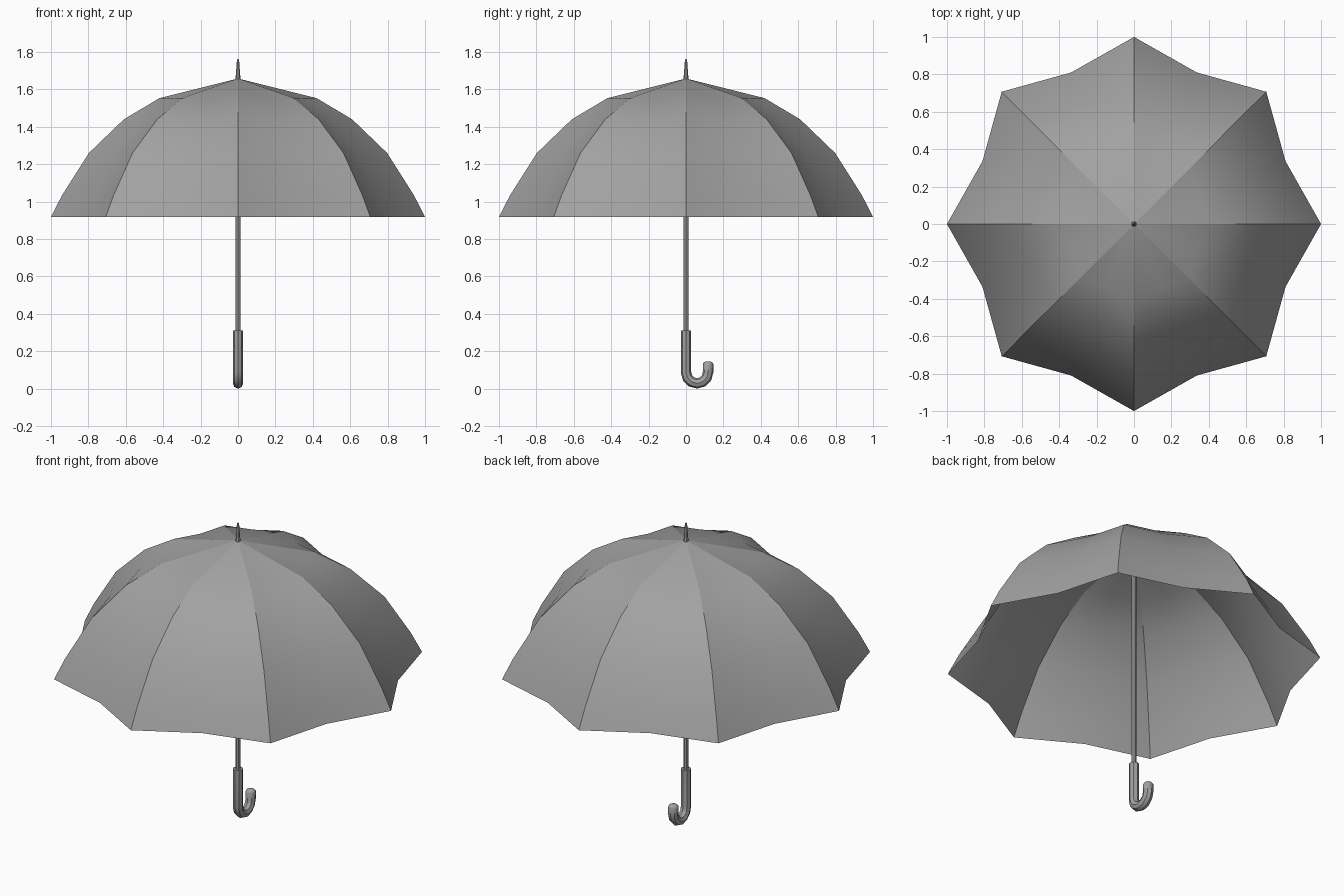
import bpy, bmesh, math
from mathutils import Vector

if "Cube" in bpy.data.objects:
    bpy.data.objects.remove(bpy.data.objects["Cube"])


def material(name, value):
    m = bpy.data.materials.new(name)
    m.diffuse_color = (value, value, value, 1)
    m.use_nodes = True
    m.node_tree.nodes["Principled BSDF"].inputs["Base Color"].default_value = m.diffuse_color
    return m


GREY = material("mid grey", 0.36)


def finish(name, bm, angle=None):
    mesh = bpy.data.meshes.new(name)
    bm.to_mesh(mesh)
    bm.free()
    ob = bpy.data.objects.new(name, mesh)
    bpy.context.collection.objects.link(ob)
    mesh.materials.append(GREY)
    bpy.ops.object.select_all(action='DESELECT')
    ob.select_set(True)
    bpy.context.view_layer.objects.active = ob
    if angle is not None:
        bpy.ops.object.shade_smooth_by_angle(angle=math.radians(angle))
    return ob


def tube(name, stations, sides=8, angle=30):
    """Sweep a ring along (y, z, radius) stations in the x = 0 plane, with capped ends."""
    bm = bmesh.new()
    pts = [Vector((0, y, z)) for y, z, _ in stations]
    rings = []
    for i, p in enumerate(pts):
        t = (pts[min(i + 1, len(pts) - 1)] - pts[max(i - 1, 0)]).normalized()
        across = Vector((1, 0, 0))
        up = t.cross(across)
        r = stations[i][2]
        ring = []
        for k in range(sides):
            a = math.tau * k / sides
            ring.append(bm.verts.new(p + r * (math.cos(a) * across + math.sin(a) * up)))
        rings.append(ring)
    for a, b in zip(rings, rings[1:]):
        for k in range(sides):
            n = (k + 1) % sides
            bm.faces.new((a[k], a[n], b[n], b[k]))
    bm.faces.new(rings[0])
    bm.faces.new(rings[-1])
    bmesh.ops.recalc_face_normals(bm, faces=bm.faces)
    return finish(name, bm, angle)


# Canopy: eight ribs with the cloth pulled in halfway between them
RIBS = 8
PROFILE = [(0.42, 1.553), (0.61, 1.44), (0.797, 1.26), (0.94, 1.035), (1.0, 0.918)]
VALLEY = 0.877
bm = bmesh.new()
apex = bm.verts.new((0, 0, 1.658))
columns = []
for i in range(RIBS * 2):
    a = math.pi * i / RIBS
    s = VALLEY if i % 2 else 1.0
    columns.append([bm.verts.new((r * s * math.cos(a), r * s * math.sin(a), z))
                    for r, z in PROFILE])
for i, c in enumerate(columns):
    d = columns[(i + 1) % len(columns)]
    bm.faces.new((apex, c[0], d[0]))
    for j in range(len(PROFILE) - 1):
        bm.faces.new((c[j], c[j + 1], d[j + 1], d[j]))
for f in bm.faces:
    f.smooth = True
for c in columns[::2]:                      # crease along each rib
    chain = [apex] + c
    for u, v in zip(chain, chain[1:]):
        bm.edges.get((u, v)).smooth = False
finish("canopy", bm)

# Shaft and pointed tip
tube("shaft", [(0, 0.29, 0.0135), (0, 1.655, 0.0135)])
tube("tip", [(0, 1.64, 0.0145), (0, 1.755, 0.006), (0, 1.762, 0.003)])

# Hooked handle with a rounded end
R, HOOK = 0.028, 0.059
path = [(0, 0.31, R)]
for k in range(7):
    a = math.pi + math.pi * k / 6
    path.append((HOOK + HOOK * math.cos(a), 0.087 + HOOK * math.sin(a), R))
path += [(2 * HOOK, 0.132, R), (2 * HOOK, 0.14, R * 0.82), (2 * HOOK, 0.145, R * 0.5)]
tube("handle", path, angle=40)
